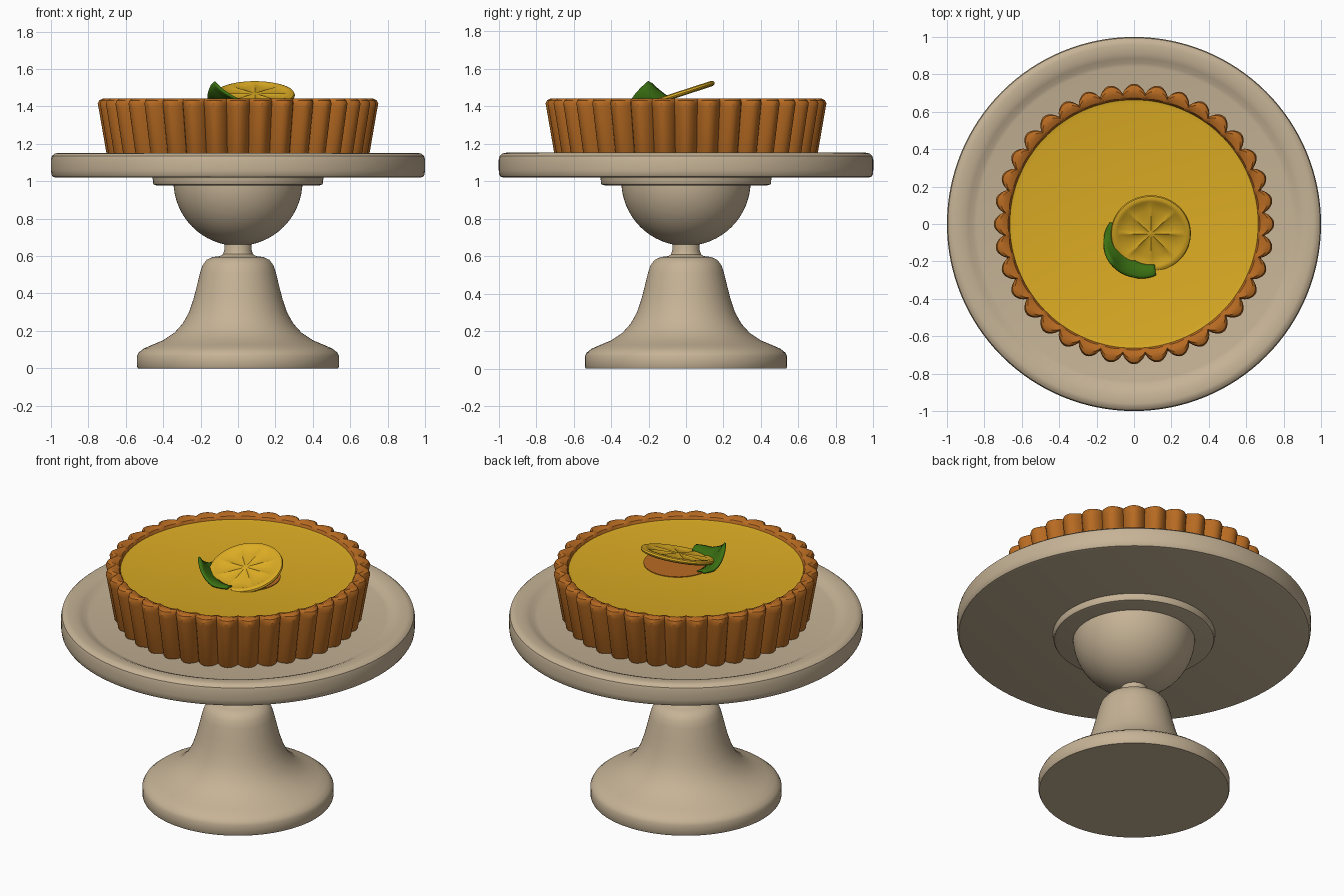
import bpy, bmesh, math
from mathutils import Matrix, Vector

if "Cube" in bpy.data.objects:
    bpy.data.objects.remove(bpy.data.objects["Cube"])


def material(name, rgb):
    lin = [((c / 255 + 0.055) / 1.055) ** 2.4 for c in rgb]
    m = bpy.data.materials.new(name)
    m.diffuse_color = (*lin, 1)
    m.use_nodes = True
    m.node_tree.nodes["Principled BSDF"].inputs["Base Color"].default_value = m.diffuse_color
    return m


CREAM = material("cream_ceramic", (198, 179, 150))
CRUST = material("baked_crust", (184, 107, 34))
YELLOW = material("lemon_yellow", (220, 172, 36))
GREEN = material("leaf_green", (58, 112, 18))


def finish(name, bm, mat, angle=35):
    bmesh.ops.remove_doubles(bm, verts=bm.verts, dist=1e-5)
    bmesh.ops.recalc_face_normals(bm, faces=bm.faces)
    me = bpy.data.meshes.new(name)
    bm.to_mesh(me)
    bm.free()
    me.materials.append(mat)
    ob = bpy.data.objects.new(name, me)
    bpy.context.collection.objects.link(ob)
    bpy.ops.object.select_all(action='DESELECT')
    ob.select_set(True)
    bpy.context.view_layer.objects.active = ob
    bpy.ops.object.shade_smooth_by_angle(angle=math.radians(angle))
    return ob


def lathe(name, rows, segs, mat, wave=None, xf=None):
    """Revolve (r, z, wr, wz) rows; wave(angle) scaled by wr, wz is added."""
    bm = bmesh.new()
    rings = []
    for row in rows:
        r, z, wr, wz = (*row, 0, 0)[:4]
        ring = []
        for i in range(segs):
            a = 2 * math.pi * i / segs
            w = wave(a) if wave else 0
            rr = r + wr * w
            ring.append(bm.verts.new((rr * math.cos(a), rr * math.sin(a), z + wz * w)))
        rings.append(ring)
    for p, q in zip(rings, rings[1:]):
        for i in range(segs):
            j = (i + 1) % segs
            bm.faces.new((p[i], p[j], q[j], q[i]))
    if xf:
        bm.transform(xf)
    return finish(name, bm, mat)


# Bell-shaped foot and neck
lathe("stand_foot", [(0, 0), (.535, 0), (.54, .01), (.54, .065), (.53, .085), (.505, .105),
                     (.46, .125), (.40, .15), (.34, .19), (.295, .24), (.262, .30),
                     (.238, .37), (.22, .44), (.203, .51), (.19, .55), (.168, .58),
                     (.135, .595), (.095, .60), (.08, .61), (.073, .63), (.073, .70), (0, .70)],
      96, CREAM)

# Round bowl under the plate
bowl = [(.345 * math.cos(t), 1.0 + .345 * math.sin(t))
        for t in [math.radians(-90 + 90 * i / 16) for i in range(17)]]
bowl[0] = (0, bowl[0][1])
lathe("stand_bowl", bowl + [(0, 1.0)], 96, CREAM)

# Collar between bowl and plate
lathe("stand_collar", [(0, .978), (.435, .978), (.45, .982), (.455, .99), (.455, 1.005),
                       (.46, 1.03), (0, 1.03)], 96, CREAM)

# Plate with raised rim
lathe("plate", [(0, 1.02), (.975, 1.02), (.99, 1.024), (.997, 1.035), (1.0, 1.06), (1.0, 1.115),
                (.995, 1.135), (.98, 1.148), (.96, 1.152), (.91, 1.148), (.885, 1.138),
                (.86, 1.125), (.84, 1.12), (0, 1.12)], 128, CREAM)

# Fluted tart shell: 36 scallops fading out towards the inner wall
lathe("tart_crust", [(0, 1.115), (.64, 1.115, .05), (.65, 1.13, .05), (.695, 1.39, .05),
                     (.70, 1.415, .05), (.697, 1.432, .045), (.687, 1.442, .035),
                     (.678, 1.44, .02), (.668, 1.43, .006), (.662, 1.41), (.655, 1.38), (0, 1.38)],
      432, CRUST, wave=lambda a: abs(math.cos(18 * a)) ** .8)

# Lemon filling
lathe("lemon_filling", [(0, 1.37), (.664, 1.37), (.664, 1.414), (.64, 1.409), (0, 1.409)],
      96, YELLOW)

# Browned spot under the slice
CX, CY = .09, -.05
lathe("browned_spot", [(0, 1.40), (.195, 1.40), (.195, 1.413), (0, 1.413)], 48, CRUST,
      xf=Matrix.Translation((CX, CY, 0)))

# Tilted lemon slice with segmented pulp
tilt = Matrix.Translation((CX, CY, 1.46)) @ Matrix.Rotation(math.radians(18), 4, 'X')
lathe("lemon_slice", [(0, -.012), (.195, -.014), (.21, -.008), (.214, 0), (.21, .01), (.197, .015),
                      (.182, .013), (.17, .009, 0, -.003), (.13, .011, 0, -.009),
                      (.07, .011, 0, -.008), (.025, .011, 0, -.002), (0, .011)],
      96, YELLOW, wave=lambda a: abs(math.sin(4 * a)) ** .6, xf=tilt)

# Leaf curling round the slice, its tip raised
bm = bmesh.new()
N, M = 20, 5
grid = []
for i in range(N + 1):
    deg = 165 + 112 * i / N
    a = math.radians(deg)
    d = (deg - 214) / (49 if deg < 214 else 63)
    lift = max(0, 1 - abs(d) * 1.5) ** 1.3
    row = []
    for k in range(M + 1):
        t = k / M
        r = .17 + t * (.055 + .042 * (1 - d * d))
        z = 1.415 + .012 * math.sin(math.pi * t) + t * t * (.012 + .11 * lift)
        row.append(bm.verts.new((CX + r * math.cos(a), CY + r * math.sin(a), z)))
    grid.append(row)
for p, q in zip(grid, grid[1:]):
    for k in range(M):
        bm.faces.new((p[k], p[k + 1], q[k + 1], q[k]))
leaf = finish("leaf", bm, GREEN)
sol = leaf.modifiers.new("thickness", 'SOLIDIFY')
sol.thickness = .012
sol.offset = 0
